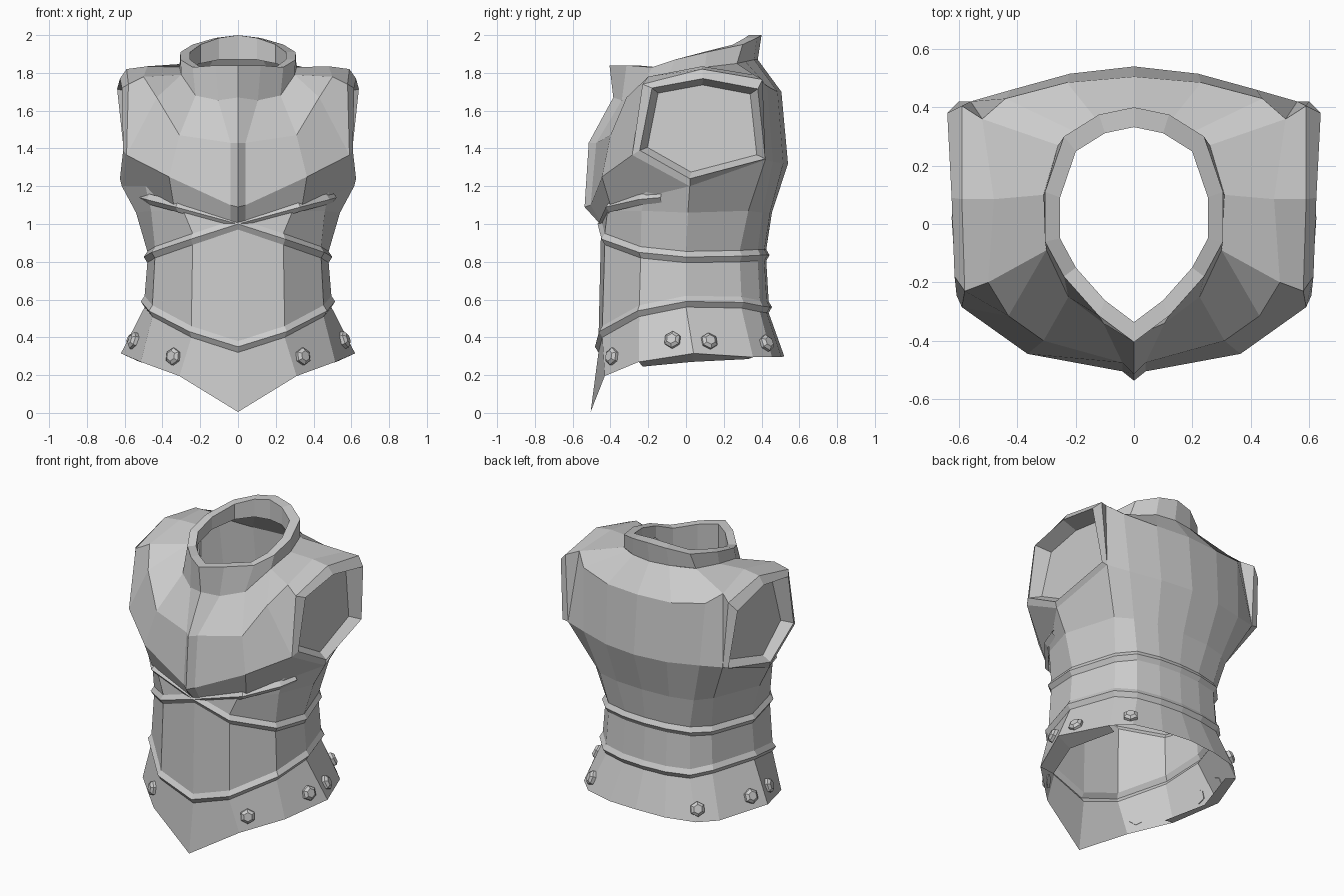
import bpy, bmesh
from mathutils import Vector
from mathutils.bvhtree import BVHTree

if "Cube" in bpy.data.objects:
    bpy.data.objects.remove(bpy.data.objects["Cube"])


def strips(rows, closed=False):
    """Quads between successive rows of points."""
    faces = []
    for a, b in zip(rows, rows[1:]):
        n = len(a)
        for i in range(n if closed else n - 1):
            j = (i + 1) % n
            faces.append([a[i], a[j], b[j], b[i]])
    return faces


def build(name, faces):
    """Mirror half-model faces over x, weld and orient outward."""
    bm = bmesh.new()
    for f in faces:
        pts = []
        for p in f:
            if p not in pts:
                pts.append(p)
        if len(pts) < 3:
            continue
        bm.faces.new([bm.verts.new(p) for p in pts])
        bm.faces.new([bm.verts.new((-x, y, z)) for x, y, z in reversed(pts)])
    bmesh.ops.remove_doubles(bm, verts=bm.verts, dist=0.0005)
    bmesh.ops.recalc_face_normals(bm, faces=bm.faces)
    out = 0
    for f in bm.faces:
        c = f.calc_center_median()
        out += f.calc_area() * (f.normal.x * c.x + f.normal.y * c.y)
    if out < 0:
        bmesh.ops.reverse_faces(bm, faces=bm.faces)
    bm.normal_update()
    tree = BVHTree.FromBMesh(bm)
    me = bpy.data.meshes.new(name)
    bm.to_mesh(me)
    bm.free()
    ob = bpy.data.objects.new(name, me)
    bpy.context.collection.objects.link(ob)
    return tree


# Collar: lofted wall, egg-shaped in plan
neck = [(0, -.385, 1.67), (.105, -.34, 1.655), (.225, -.25, 1.68), (.3, -.09, 1.79),
        (.31, .1, 1.83), (.26, .27, 1.85), (.13, .36, 1.87), (0, .38, 1.87)]
lip = [(0, -.405, 1.84), (.12, -.315, 1.84), (.24, -.18, 1.83), (.305, -.06, 1.87),
       (.305, .11, 1.91), (.24, .3, 1.95), (.12, .375, 1.985), (0, .4, 2.0)]
lip_in = [(x * .83, y * .83, z) for x, y, z in lip]
neck_in = [(x, y, n[2]) for (x, y, z), n in zip(lip_in, neck)]
build("collar", strips([neck, lip, lip_in, neck_in, neck]))

# Chest: front with centre ridge, back, shoulders and recessed arm openings
arm_low, arm_front, arm_back = (.615, .02, 1.2), (.59, -.285, 1.365), (.56, .42, 1.34)
shoulder = [(.5, -.2, 1.78), (.48, .085, 1.835), (.52, .36, 1.79)]
edge = [(.58, -.23, 1.74), (.59, .085, 1.82), (.59, .405, 1.765)]
pec = (.43, -.315, 1.67)

front = [
    [(0, -.455, 1.0), (.04, -.45, 1.01), (.34, -.4, 1.1), arm_low],
    [(0, -.537, 1.09), (.04, -.505, 1.1), (.365, -.445, 1.25), arm_front],
    [(0, -.515, 1.43), (.04, -.475, 1.43), (.31, -.4, 1.47), pec],
    neck[:4]]
back_low = [arm_back, (.42, .46, 1.33), (.22, .515, 1.32), (0, .54, 1.32)]
back = [
    [neck[5], (.2, .315, 1.86), neck[6], neck[7]],
    [shoulder[2], (.44, .43, 1.73), (.23, .485, 1.7), (0, .505, 1.7)],
    back_low]

rim_a = [arm_low, arm_front, *edge, arm_back]
rim_b = [(.625, .02, 1.24), (.608, -.245, 1.39), (.615, -.18, 1.72),
         (.625, .09, 1.77), (.64, .38, 1.715), (.6, .42, 1.345)]
# recessed panel leans inward towards the top
rim_c = [(x - .05 - .1 * (z - 1.24), .07 + (y - .07) * .87, 1.51 + (z - 1.51) * .87)
         for x, y, z in rim_b]
chest = strips(front) + strips(back) + strips([neck[3:6], shoulder, edge])
chest += strips([rim_a, rim_b, rim_c], closed=True) + [rim_c]
chest += [[arm_front, edge[0], shoulder[0], pec], [pec, shoulder[0], neck[3]],
          [arm_back, shoulder[2], edge[2]]]
build("chest_plate", chest)

# Waist: one plan outline reused for both raised bands
plan = [(0, -.45), (.24, -.43), (.44, -.24), (.48, 0),
        (.385, .285), (.295, .38), (.15, .415), (0, .425)]


def band(zs, scale):
    return [[(x * scale * k, y * scale * k, z + dz) for (x, y), z in zip(plan, zs)]
            for dz, k in ((.03, 1), (0, 1.04), (-.03, 1))]


upper = band([1.0, .92, .85, .825, .83, .835, .835, .835], 1.0)
lower = band([.35, .43, .54, .59, .585, .565, .56, .56], 1.03)
belly_top = [(0, -.44, 1.07), (.33, -.39, 1.17), (.49, -.2, 1.2), arm_low] + back_low
ribcage = [(0, -.45, 1.05), (.29, -.415, 1.07), (.46, -.235, 1.07), (.54, .01, 1.06),
           (.43, .33, 1.07), (.34, .405, 1.06), (.19, .445, 1.06), (0, .455, 1.06)]
build("waist_plate", strips([belly_top, ribcage] + upper + lower))

# Short rib under the bust, forming the crossed bands
path = [(0, -.45, 1.0), (.32, -.41, 1.09), (.47, -.24, 1.13), (.505, -.13, 1.14)]
rib = [[(x * k, y * k, z + dz) for x, y, z in path]
       for dz, k in ((.028, .99), (0, 1.035), (-.028, .99), (.028, .99))]
build("bust_rib", strips(rib))

# Skirt flaring to a front point, with a turned-in hem at the sides
hem = [(0, -.505, .005), (.31, -.43, .195), (.515, -.25, .27), (.62, .04, .315),
       (.49, .355, .295), (.39, .455, .295), (.2, .505, .295), (0, .52, .3)]
skirt = build("skirt", strips([lower[-1], hem]))
build("side_hem", strips([hem[2:5], [(.43, -.23, .245), (.52, .03, .27), (.43, .33, .285)]]))

# Hexagonal bolts seated on the skirt
bolts = [(.35, -.4, .3), (.56, -.07, .385), (.58, .135, .395), (.4, .445, .38)]
for p in bolts:
    for s in (1, -1):
        loc, nor, _, _ = skirt.find_nearest(Vector((p[0] * s, p[1], p[2])))
        if nor.dot(Vector((loc.x, loc.y, 0))) < 0:
            nor = -nor
        rot = nor.to_track_quat('Z', 'Y').to_euler()
        for r1, r2, d, off in ((.046, .046, .02, .006), (.046, .028, .014, .023)):
            bpy.ops.mesh.primitive_cone_add(vertices=6, radius1=r1, radius2=r2, depth=d,
                                            location=loc + nor * off, rotation=rot)
            bpy.context.object.name = "bolt"
